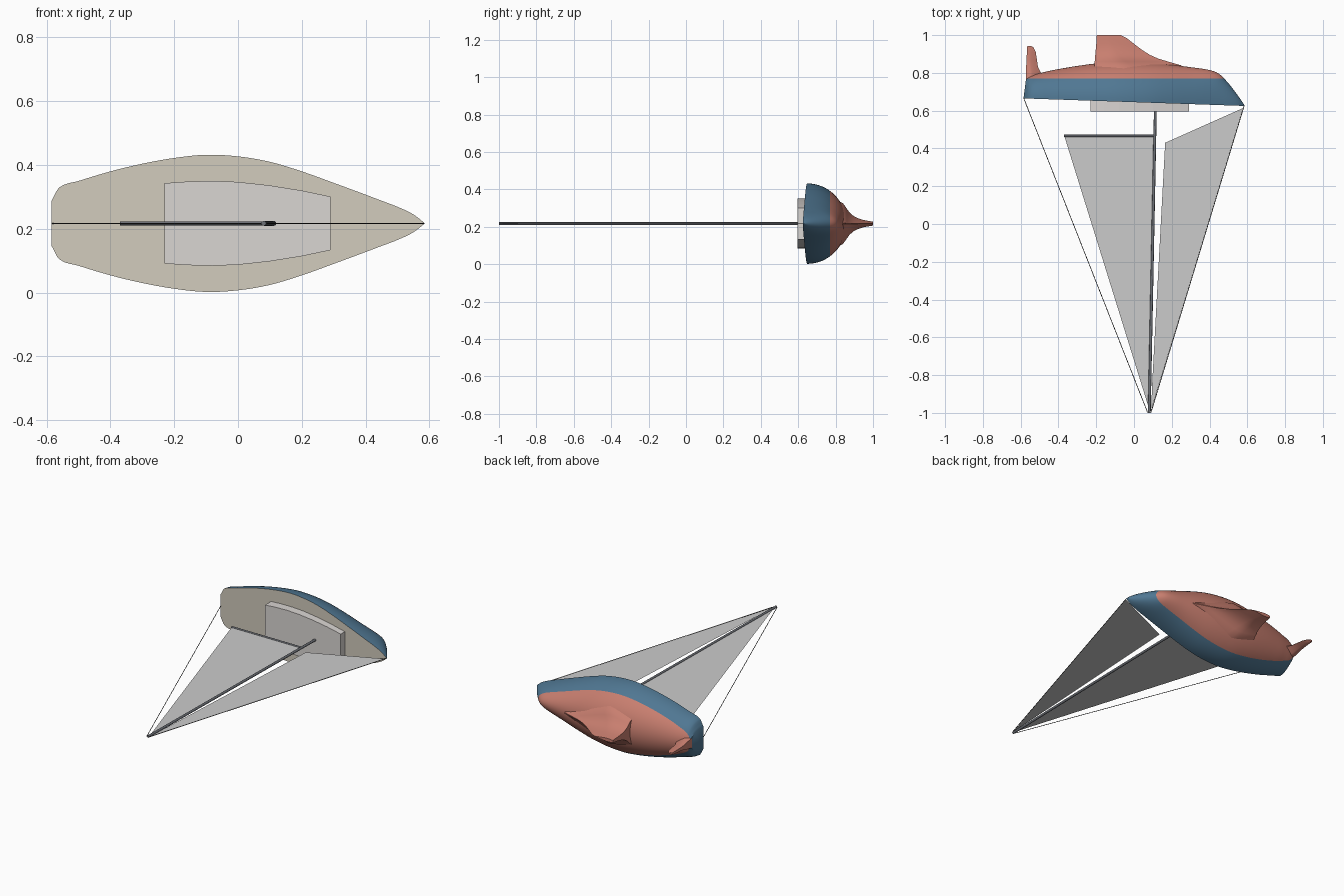
import bpy, bmesh, math
from mathutils import Vector

if "Cube" in bpy.data.objects:
    bpy.data.objects.remove(bpy.data.objects["Cube"])

ZC = 0.217          # height of the boat's centre plane
WATER = 0.77        # level where the hull paint changes colour


def material(name, rgb):
    m = bpy.data.materials.new(name)
    m.diffuse_color = (*rgb, 1)
    m.use_nodes = True
    m.node_tree.nodes["Principled BSDF"].inputs["Base Color"].default_value = m.diffuse_color
    return m


BLUE = material("topside_blue", (0.08, 0.185, 0.29))
RED = material("bottom_red", (0.58, 0.21, 0.16))
BEIGE = material("deck_beige", (0.64, 0.60, 0.51))
PALE = material("cabin_pale", (0.70, 0.67, 0.65))
DARK = material("spar_grey", (0.15, 0.16, 0.18))
SAIL = material("sail_grey", (0.65, 0.65, 0.62))
WIRE = material("wire_dark", (0.05, 0.05, 0.05))


def add_object(name, bm, mats, smooth=False, normals=True):
    if normals:
        bmesh.ops.recalc_face_normals(bm, faces=bm.faces[:])
    mesh = bpy.data.meshes.new(name)
    bm.to_mesh(mesh)
    bm.free()
    for m in mats:
        mesh.materials.append(m)
    ob = bpy.data.objects.new(name, mesh)
    bpy.context.collection.objects.link(ob)
    if smooth:
        bpy.ops.object.select_all(action='DESELECT')
        ob.select_set(True)
        bpy.context.view_layer.objects.active = ob
        bpy.ops.object.shade_smooth_by_angle(angle=math.radians(35))
    return ob


def loft(bm, rings, closed):
    """Skin a list of equally long point rings; returns the vertex rings."""
    vs = [[bm.verts.new(p) for p in r] for r in rings]
    n = len(vs[0])
    for a, b in zip(vs, vs[1:]):
        for i in range(n if closed else n - 1):
            j = (i + 1) % n
            bm.faces.new((a[i], a[j], b[j], b[i]))
    return vs


def rod(name, a, b, r, mat, sides=12):
    a, b = Vector(a), Vector(b)
    q = (b - a).to_track_quat('Z', 'Y')
    bm = bmesh.new()
    rings = [[p + q @ Vector((r * math.cos(k * math.tau / sides),
                              r * math.sin(k * math.tau / sides), 0))
              for k in range(sides)] for p in (a, b)]
    vs = loft(bm, rings, True)
    bm.faces.new(vs[0])
    bm.faces.new(vs[1])
    return add_object(name, bm, [mat], True)


def sheer(x):
    return 0.645 - 0.0342 * x


# Hull stations: x, half beam, bottom y
ST = [(-.585, .07, .775), (-.56, .113, .785), (-.5, .133, .80), (-.4, .163, .82),
      (-.3, .187, .837), (-.2, .205, .85), (-.1, .215, .857), (0, .21, .858),
      (.1, .193, .853), (.2, .163, .843), (.3, .127, .83), (.4, .09, .815),
      (.45, .071, .795), (.5, .052, .745), (.55, .028, .68), (.585, .001, .628)]


def smooth_stations(steps=4):
    out = []
    for i in range(len(ST) - 1):
        p0, p1, p2, p3 = (Vector(ST[min(max(i + k, 0), len(ST) - 1)]) for k in (-1, 0, 1, 2))
        d = p2.x - p1.x
        m1 = (p2 - p0) / (p2.x - p0.x) * d
        m2 = (p3 - p1) / (p3.x - p1.x) * d
        for s in range(steps):
            t = s / steps
            out.append(p1 * (2*t**3 - 3*t*t + 1) + m1 * (t**3 - 2*t*t + t)
                       + p2 * (3*t*t - 2*t**3) + m2 * (t**3 - t*t))
    return out + [Vector(ST[-1])]


STATIONS = smooth_stations()

# Hull shell with raked transom, split into two colours at the waterline
bm = bmesh.new()
rings = []
for x, hb, yb in STATIONS:
    rake = 0.13 * max(0, min(1, (-0.45 - x) / 0.135))
    ring = []
    for k in range(33):
        t = math.pi * k / 32
        y = sheer(x) + (yb - sheer(x)) * math.sin(t)
        ring.append((x + rake * (y - sheer(x)), y, ZC + hb * math.cos(t)))
    rings.append(ring)
vs = loft(bm, rings, False)
bm.faces.new(vs[0])
bm.faces.new(vs[-1])
bmesh.ops.bisect_plane(bm, geom=bm.verts[:] + bm.edges[:] + bm.faces[:],
                       plane_co=(0, WATER, 0), plane_no=(0, 1, 0))
for f in bm.faces:
    f.material_index = int(f.calc_center_median().y > WATER)
add_object("hull", bm, [BLUE, RED], True)

# Deck
bm = bmesh.new()
loft(bm, [[(x, sheer(x), ZC + hb), (x, sheer(x), ZC - hb)] for x, hb, _ in STATIONS], False)
deck = add_object("deck", bm, [BEIGE])
if deck.data.polygons[0].normal.y > 0:
    deck.data.flip_normals()

# Cabin with curved sides
CAB = [(-.23, .126), (-.16, .131), (-.08, .133), (0, .130), (.1, .119), (.2, .103), (.29, .084)]
bm = bmesh.new()
outline = [(x, ZC + h) for x, h in CAB] + [(x, ZC - h) for x, h in reversed(CAB)]
vs = loft(bm, [[(x, sheer(x) + 0.003, z) for x, z in outline],
               [(x, 0.595, z) for x, z in outline]], True)
bm.faces.new(vs[1])
bm.faces.new(vs[0])
add_object("cabin", bm, [PALE])


def fin(name, levels, blunt):
    """Foil lofted over levels of (y, trailing x, leading x, half width)."""
    bm = bmesh.new()
    rings = []
    for y, xt, xl, w in levels:
        side = []
        for k in range(13):
            u = k / 12
            shape = math.sin(math.pi * (0.5 + 0.5 * u)) if u > 0 else 1
            shape = shape * (blunt + (1 - blunt) * min(1, u * 3))
            side.append((xt + (xl - xt) * u, w * max(shape, 0.02)))
        rings.append([(x, y, ZC + h) for x, h in side] + [(x, y, ZC - h) for x, h in reversed(side)])
    vs = loft(bm, rings, True)
    bm.faces.new(vs[0])
    bm.faces.new(vs[-1])
    return add_object(name, bm, [RED], True)


# Keel flaring into the hull, and rudder
fin("keel", [(1.0, -.197, -.07, .012), (.985, -.198, -.04, .015), (.95, -.2, .005, .022),
             (.92, -.203, .045, .033), (.895, -.205, .085, .048), (.875, -.207, .13, .068),
             (.86, -.208, .18, .092), (.84, -.21, .25, .125), (.80, -.211, .28, .15)], 0.6)
fin("rudder", [(.942, -.565, -.545, .007), (.935, -.566, -.532, .009), (.91, -.567, -.52, .011),
               (.87, -.569, -.514, .014), (.83, -.571, -.508, .02), (.80, -.572, -.492, .034),
               (.75, -.573, -.48, .045)], 0.7)

# Mast, boom and stays
HEAD = (0.081, -1.0, ZC)
rod("mast", (0.113, 0.6, ZC), HEAD, 0.0075, DARK)
rod("boom", (-0.37, 0.467, ZC), (0.105, 0.467, ZC), 0.006, DARK)
rod("backstay", (-0.583, 0.664, ZC), (0.072, -0.998, ZC), 0.0018, WIRE, 8)
rod("forestay", (0.583, 0.625, ZC), (0.09, -0.998, ZC), 0.0018, WIRE, 8)

# Sails
for name, pts in (("mainsail", [(-.368, .463), (.103, .463), (.08, -.96), (.074, -.96)]),
                  ("jib", [(.58, .615), (.165, .43), (.096, -.85), (.091, -.985)])):
    bm = bmesh.new()
    f = bm.faces.new([bm.verts.new((x, y, ZC)) for x, y in pts])
    f.normal_update()
    if f.normal.z < 0:
        f.normal_flip()
    add_object(name, bm, [SAIL], normals=False)
